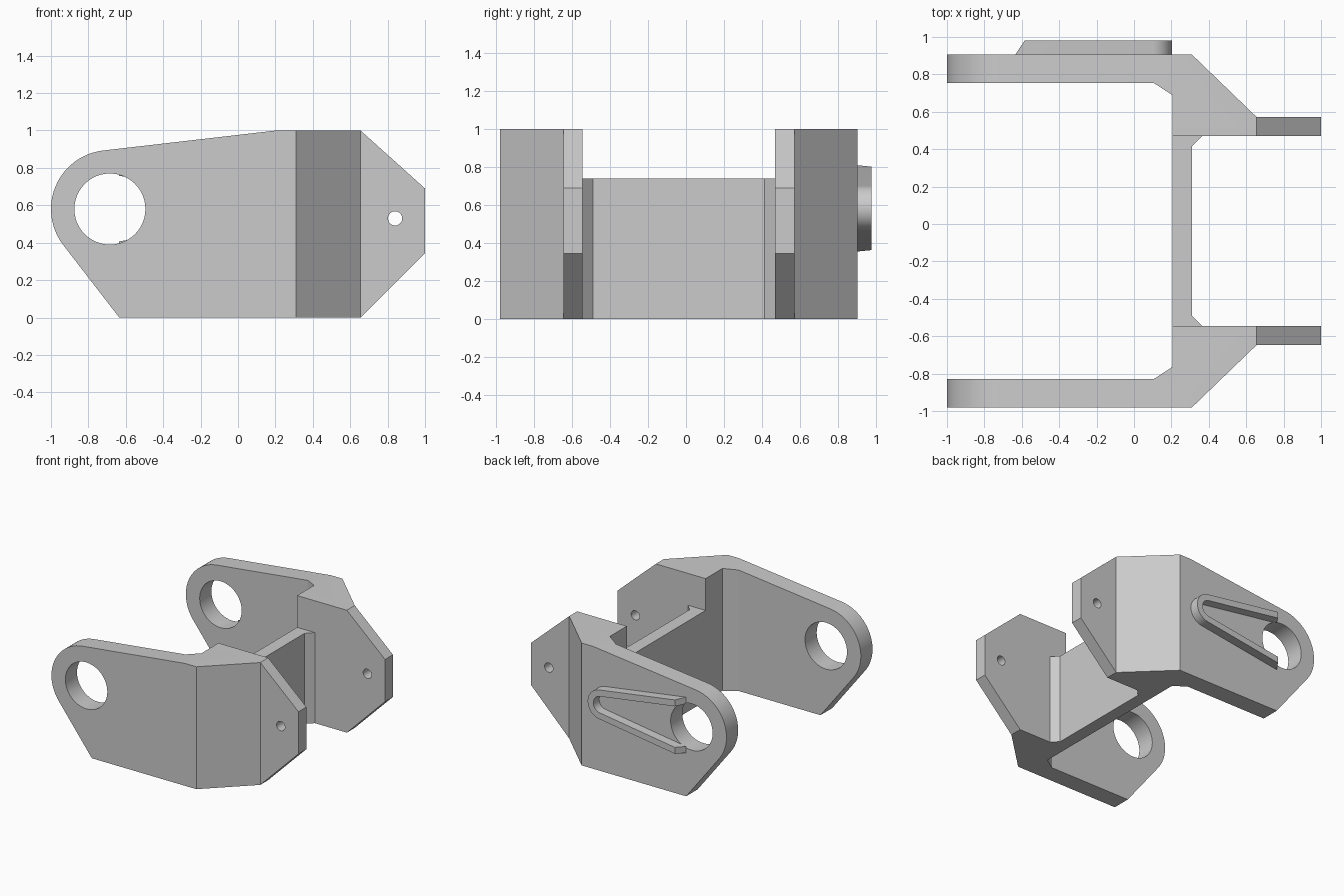
import bpy, bmesh, math
from math import sin, cos, radians, hypot, atan2, acos, pi
from mathutils import Vector

cube = bpy.data.objects.get("Cube")
if cube:
    bpy.data.objects.remove(cube, do_unlink=True)

grey = bpy.data.materials.new("plain grey")
grey.use_nodes = True
grey.diffuse_color = (0.6, 0.6, 0.6, 1)
grey.node_tree.nodes["Principled BSDF"].inputs["Base Color"].default_value = grey.diffuse_color

MID_Y = -0.0375          # symmetry plane of the two side plates
EYE = (-0.685, 0.58)     # centre of the large hole
EYE_R = 0.315


def prism(name, points, axis, lo, hi):
    """Extrude an outline along z (points are x, y) or y (points are x, z)."""
    bm = bmesh.new()
    place = (lambda a, b, c: (a, b, c)) if axis == "z" else (lambda a, b, c: (a, c, b))
    face = bm.faces.new([bm.verts.new(place(a, b, lo)) for a, b in points])
    moved = bmesh.ops.extrude_face_region(bm, geom=[face])["geom"]
    step = Vector(place(0, 0, hi - lo))
    bmesh.ops.translate(bm, vec=step, verts=[g for g in moved if isinstance(g, bmesh.types.BMVert)])
    bmesh.ops.recalc_face_normals(bm, faces=bm.faces)
    mesh = bpy.data.meshes.new(name)
    bm.to_mesh(mesh)
    bm.free()
    mesh.materials.append(grey)
    obj = bpy.data.objects.new(name, mesh)
    bpy.context.collection.objects.link(obj)
    return obj


def arc(centre, r, start, end, n):
    return [(centre[0] + r * cos(radians(start + (end - start) * i / n)),
             centre[1] + r * sin(radians(start + (end - start) * i / n))) for i in range(n + 1)]


def circle(centre, r, n):
    return arc(centre, r, 0, 360, n)[:-1]


def activate(obj):
    bpy.ops.object.select_all(action="DESELECT")
    obj.select_set(True)
    bpy.context.view_layer.objects.active = obj


def combine(obj, tool, operation):
    mod = obj.modifiers.new("cut", "BOOLEAN")
    mod.operation, mod.solver, mod.object = operation, "EXACT", tool
    activate(obj)
    bpy.ops.object.modifier_apply(modifier=mod.name)
    bpy.data.objects.remove(tool, do_unlink=True)


def smooth(obj):
    activate(obj)
    bpy.ops.object.shade_smooth_by_angle(angle=radians(20))


# Side plates: plan outline trimmed by the side silhouette, then drilled
plan = [(-1.1, 0.943), (0.31, 0.943), (0.655, 0.61), (1.1, 0.61), (1.1, 0.508),
        (0.205, 0.508), (0.205, 0.727), (0.105, 0.792), (-1.1, 0.792)]
silhouette = [(-0.635, 0), (0.655, 0), (1, 0.345), (1, 0.69), (0.655, 1), (0.205, 1)]
silhouette += arc(EYE, EYE_R, 96.5, 217.7, 24)

for name, side in (("front_side_plate", -1), ("back_side_plate", 1)):
    plate = prism(name, [(x, MID_Y + side * v) for x, v in plan], "z", -0.1, 1.1)
    combine(plate, prism("trim", silhouette, "y", -1.5, 1.5), "INTERSECT")
    combine(plate, prism("eye_drill", circle(EYE, 0.19, 48), "y", -1.5, 1.5), "DIFFERENCE")
    combine(plate, prism("pin_drill", circle((0.84, 0.53), 0.038, 24), "y", -1.5, 1.5), "DIFFERENCE")
    smooth(plate)

# Cross web with corner gussets
half = [(0.205, 0.508), (0.365, 0.508), (0.31, 0.453)]
outline = [(x, MID_Y + v) for x, v in half] + [(x, MID_Y - v) for x, v in reversed(half)]
prism("cross_web", outline, "z", 0, 0.74)

# Raised guide rib: a tapering U with slanted tips on the back plate
nose, nose_r, wall = (0.083, 0.5825), 0.12, 0.052
tip_x, tip_h = -0.635, 0.2275
dx, dz = tip_x - nose[0], tip_h
lean = math.degrees(atan2(dz, dx) - acos(nose_r / hypot(dx, dz)))


def rib_side(r, n=20):
    """Rounded nose plus the tangent lines carried to the tips."""
    a = radians(lean)
    top = nose[1] + (r - (tip_x - nose[0]) * cos(a)) / sin(a)
    bottom = 2 * nose[1] - top
    return [(tip_x, bottom)] + arc(nose, r, -lean, lean, n) + [(tip_x, top)]


rib = prism("guide_rib", rib_side(nose_r) + rib_side(nose_r - wall)[::-1], "y", 0.9055, 0.98)
for v in rib.data.vertices:
    if v.co.x < tip_x + 0.001 and v.co.y > 0.95:
        v.co.x += 0.05
        v.co.z -= 0.05 / math.tan(radians(lean)) * (1 if v.co.z > nose[1] else -1)
smooth(rib)
